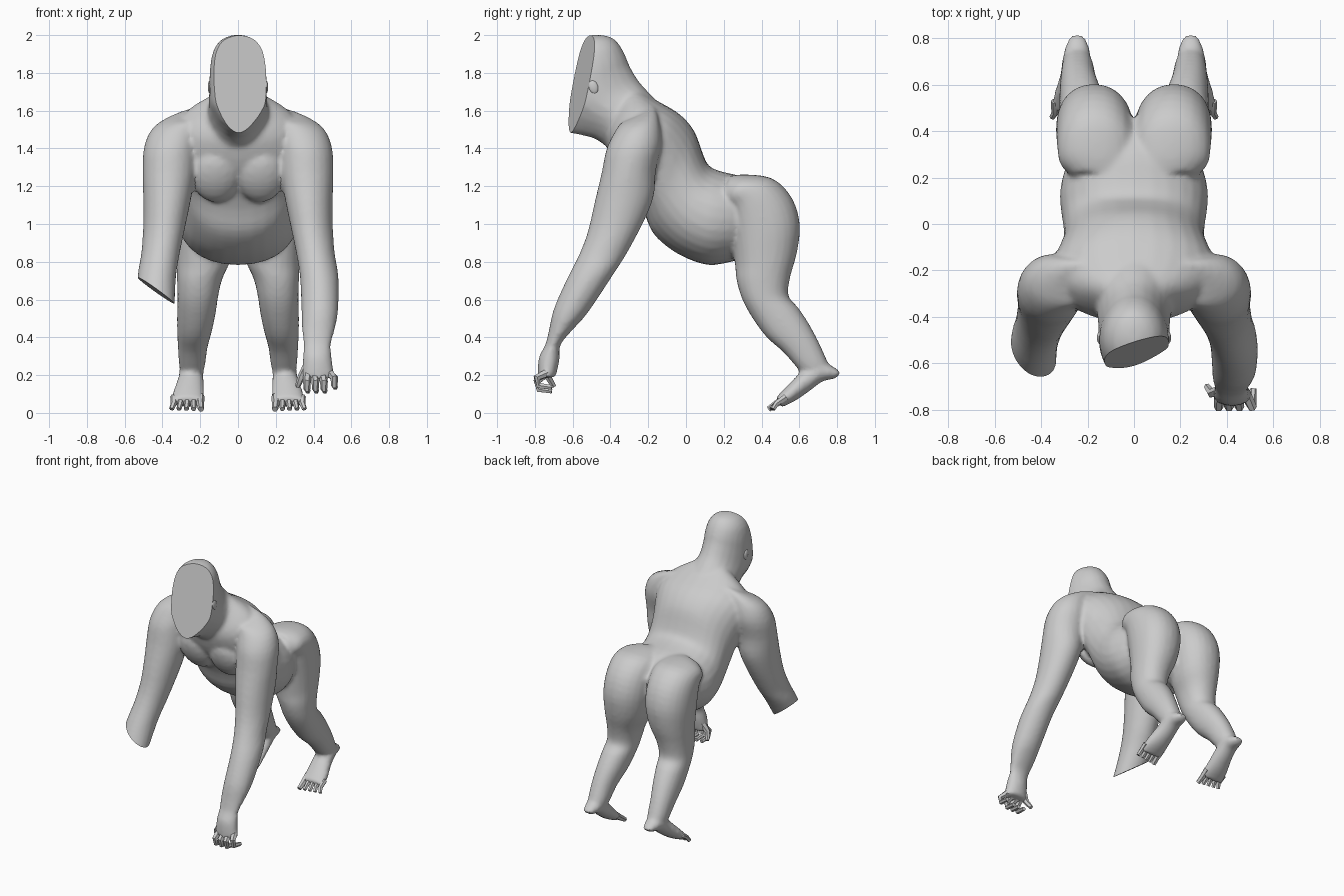
import bpy, bmesh, math
from mathutils import Vector

if "Cube" in bpy.data.objects:
    bpy.data.objects.remove(bpy.data.objects["Cube"])

grey = bpy.data.materials.new("grey hide")
grey.diffuse_color = (0.6, 0.6, 0.6, 1)
grey.use_nodes = True
grey.node_tree.nodes["Principled BSDF"].inputs["Base Color"].default_value = grey.diffuse_color


def spline(rows, steps):
    """Catmull-Rom through rows of numbers."""
    out = []
    for i in range(len(rows) - 1):
        a, b, c, d = (rows[max(0, min(len(rows) - 1, i + k))] for k in (-1, 0, 1, 2))
        for s in range(steps):
            t = s / steps
            out.append([0.5 * (2 * q + (r - p) * t + (2 * p - 5 * q + 4 * r - e) * t * t
                               + (3 * q - p - 3 * r + e) * t ** 3)
                        for p, q, r, e in zip(a, b, c, d)])
    return out + [list(rows[-1])]


def activate(ob):
    bpy.ops.object.select_all(action='DESELECT')
    ob.select_set(True)
    bpy.context.view_layer.objects.active = ob


def finish(bm, name):
    bmesh.ops.recalc_face_normals(bm, faces=bm.faces)
    me = bpy.data.meshes.new(name)
    bm.to_mesh(me)
    bm.free()
    me.materials.append(grey)
    ob = bpy.data.objects.new(name, me)
    bpy.context.collection.objects.link(ob)
    activate(ob)
    bpy.ops.object.shade_smooth_by_angle(angle=math.radians(40))
    return ob


def skin(bm, rings):
    n = len(rings[0])
    for p, q in zip(rings, rings[1:]):
        for k in range(n):
            bm.faces.new((p[k], p[(k + 1) % n], q[(k + 1) % n], q[k]))
    bm.faces.new(rings[0])
    bm.faces.new(rings[-1])


def loft(name, rows, side=1, n=24, steps=3, power=1.0):
    """Rows: back y, back z, front y, front z, centre x, half width."""
    bm = bmesh.new()
    rings = []
    for by, bz, fy, fz, x, w in spline(rows, steps):
        ring = []
        for k in range(n):
            a = 2 * math.pi * k / n
            c = math.copysign(abs(math.cos(a)) ** power, math.cos(a))
            s = math.copysign(abs(math.sin(a)) ** power, math.sin(a))
            ring.append(bm.verts.new((side * (x + w * c), (by + fy) / 2 + s * (by - fy) / 2,
                                      (bz + fz) / 2 + s * (bz - fz) / 2)))
        rings.append(ring)
    skin(bm, rings)
    return finish(bm, name)


def digit(name, pts, r0, r1, n=6):
    """Tapered low-sided finger or toe along points."""
    bm = bmesh.new()
    pts = [Vector(p) for p in pts]
    rings = []
    for i, p in enumerate(pts):
        t = (pts[min(i + 1, len(pts) - 1)] - pts[max(i - 1, 0)]).normalized()
        u = Vector((1, 0, 0))
        u = (u - t * u.dot(t)).normalized()
        v = t.cross(u)
        r = r0 + (r1 - r0) * i / (len(pts) - 1)
        rings.append([bm.verts.new(p + r * (u * math.cos(2 * math.pi * k / n)
                                            + v * math.sin(2 * math.pi * k / n))) for k in range(n)])
    skin(bm, rings)
    finish(bm, name)


def blob(name, loc, scale, tilt=0):
    bm = bmesh.new()
    bmesh.ops.create_uvsphere(bm, u_segments=16, v_segments=10, radius=1)
    ob = finish(bm, name)
    ob.location, ob.scale, ob.rotation_euler = loc, scale, (tilt, 0, 0)
    return ob


ARM = [
    (-.18, 1.64, -.33, 1.52, .13, .07), (-.16, 1.605, -.34, 1.54, .24, .09), (-.14, 1.53, -.37, 1.50, .32, .125),
    (-.13, 1.42, -.42, 1.40, .355, .142),
    (-.16, 1.28, -.447, 1.27, .365, .14), (-.17, 1.15, -.483, 1.12, .375, .127), (-.22, 1.02, -.52, .96, .39, .112),
    (-.31, .85, -.565, .84, .41, .102), (-.38, .74, -.635, .70, .43, .102), (-.52, .53, -.70, .55, .433, .097),
    (-.60, .44, -.725, .44, .425, .087), (-.665, .36, -.745, .36, .42, .072), (-.67, .28, -.78, .29, .42, .077),
    (-.69, .19, -.785, .18, .425, .087)]
LEG = [
    (.23, 1.255, .19, 1.10, .14, .13), (.32, 1.262, .21, 1.10, .16, .16), (.46, 1.24, .23, 1.06, .165, .167),
    (.56, 1.14, .235, .98, .168, .168),
    (.603, 1.0, .245, .9, .172, .163), (.588, .85, .26, .78, .182, .145), (.552, .72, .268, .70, .203, .12),
    (.542, .62, .298, .60, .213, .107), (.592, .56, .353, .50, .22, .102), (.652, .47, .427, .40, .23, .092),
    (.705, .37, .517, .32, .24, .078), (.75, .27, .595, .23, .243, .068), (.775, .21, .65, .17, .245, .05)]
FOOT = [
    (.818, .218, .80, .186, .245, .03), (.77, .25, .765, .176, .245, .05), (.70, .27, .72, .165, .247, .062),
    (.62, .225, .66, .12, .25, .069), (.54, .148, .58, .065, .262, .083), (.475, .08, .505, .028, .268, .09)]

# Torso from pelvis to neck
parts = [loft("body", [
    (.46, 1.12, .42, .88, 0, .15), (.38, 1.20, .34, .83, 0, .22),
    (.30, 1.25, .24, .80, 0, .285), (.18, 1.28, .12, .783, 0, .318),
    (.12, 1.31, .0, .82, 0, .315), (.09, 1.37, -.10, .88, 0, .305), (.05, 1.48, -.18, .96, 0, .305),
    (.0, 1.55, -.23, 1.08, 0, .325), (-.06, 1.60, -.30, 1.2, 0, .35), (-.13, 1.64, -.375, 1.3, 0, .34),
    (-.20, 1.68, -.42, 1.42, 0, .28), (-.27, 1.73, -.43, 1.5, 0, .15)], n=28, power=.92)]
# Neck and head, jaw narrowing towards the chin
head = loft("head", [
    (-.15, 1.645, -.40, 1.39, 0, .18), (-.22, 1.72, -.49, 1.455, 0, .163), (-.26, 1.77, -.66, 1.50, 0, .155),
    (-.30, 1.84, -.69, 1.61, 0, .152), (-.32, 1.89, -.68, 1.76, 0, .148), (-.35, 1.945, -.65, 1.89, 0, .13),
    (-.39, 1.985, -.60, 1.965, 0, .088), (-.44, 2.0, -.51, 2.0, 0, .03)])
for v in head.data.vertices:
    if v.co.y < -.4 and v.co.z < 1.64:
        v.co.x *= 1 - .4 * min(1, (1.64 - v.co.z) / .14) * min(1, (-.4 - v.co.y) / .15)
parts.append(head)
# Limbs and chest pads
for s in (1, -1):
    parts += [loft("arm", ARM, side=s), loft("leg", LEG, side=s, power=.93), loft("foot", FOOT, side=s),
              blob("chest", (s * .118, -.305, 1.255), (.128, .075, .15), .42)]

# Blend the parts into one skin
activate(parts[0])
for ob in parts:
    ob.select_set(True)
bpy.ops.object.join()
body = parts[0]
mod = body.modifiers.new("blend", 'REMESH')
mod.mode, mod.voxel_size = 'VOXEL', .014
bpy.ops.object.modifier_apply(modifier=mod.name)
mod = body.modifiers.new("soften", 'SMOOTH')
mod.factor, mod.iterations = .5, 4
bpy.ops.object.modifier_apply(modifier=mod.name)

# Flat slices: slanted face, severed forearm
bm = bmesh.new()
bm.from_mesh(body.data)
for co, no, inside in (
        ((0, -.578, 1.65), (.31, -1, .2), lambda c: c.z > 1.35 and abs(c.x) < .25),
        ((-.53, -.5, .715), (-.6, -.08, -.8), lambda c: c.x < -.2 and c.y < -.2 and c.z < 1.0)):
    faces = [f for f in bm.faces if inside(f.calc_center_median())]
    geom = set(faces)
    for f in faces:
        geom.update(f.verts)
        geom.update(f.edges)
    bmesh.ops.bisect_plane(bm, geom=list(geom), plane_co=co, plane_no=no, clear_outer=True)
    bmesh.ops.holes_fill(bm, edges=[e for e in bm.edges if e.is_boundary])
bm.to_mesh(body.data)
bm.free()
body.data.materials.clear()
body.data.materials.append(grey)
activate(body)
bpy.ops.object.shade_smooth_by_angle(angle=math.radians(40))

# Fingers curl forward and under; thumb on the inner side
for i, (x0, x1, x2) in enumerate([(.37, .365, .37), (.405, .41, .415), (.445, .455, .46), (.485, .51, .515)]):
    z = .02 * (i == 3)
    digit("finger", [(x0, -.74, .21), (x1, -.79, .165 + z), (x1, -.78, .125 + z), (x2, -.71, .115 + z)], .024, .014)
digit("thumb", [(.37, -.72, .25), (.335, -.73, .19), (.315, -.70, .14)], .026, .014)

for s, label in ((1, "right"), (-1, "left")):
    # Toes, the large one innermost
    for i in range(5):
        x = .2 + .035 * i
        r = .024 if i == 0 else .019
        digit(label + "_toe", [(s * x, .53, .085), (s * x, .48, .05), (s * (x + .004 * (i - 1)), .437 + .006 * i, .02)],
              r, r * .7)
    blob(label + "_ear", (s * .148, -.49, 1.725), (.012, .025, .036), .3)
